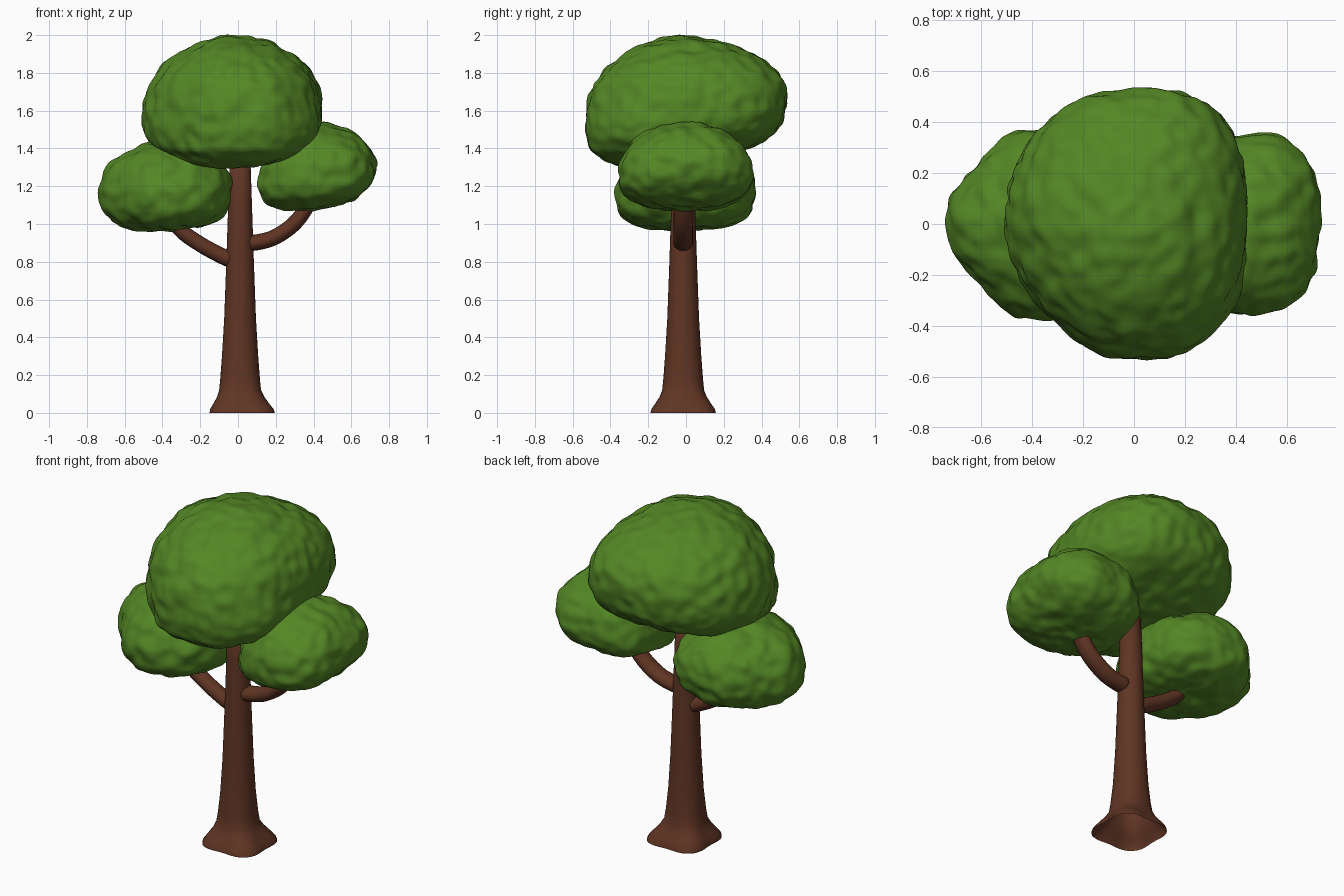
import bpy, bmesh, math
from mathutils import Vector, noise

if "Cube" in bpy.data.objects:
    bpy.data.objects.remove(bpy.data.objects["Cube"])


def material(name, rgb):
    m = bpy.data.materials.new(name)
    m.diffuse_color = (*rgb, 1)
    m.use_nodes = True
    m.node_tree.nodes["Principled BSDF"].inputs["Base Color"].default_value = m.diffuse_color
    return m


BARK = material("brown bark", (0.115, 0.035, 0.017))
LEAF = material("leaf green", (0.088, 0.24, 0.018))


def finish(bm, name, mat):
    bmesh.ops.recalc_face_normals(bm, faces=bm.faces)
    for f in bm.faces:
        f.smooth = True
    me = bpy.data.meshes.new(name)
    bm.to_mesh(me)
    bm.free()
    me.materials.append(mat)
    ob = bpy.data.objects.new(name, me)
    bpy.context.collection.objects.link(ob)
    return ob


def skin(bm, rings):
    """Join successive rings of points with quads."""
    rows = [[bm.verts.new(p) for p in r] for r in rings]
    n = len(rows[0])
    for a, b in zip(rows, rows[1:]):
        for i in range(n):
            j = (i + 1) % n
            bm.faces.new((a[i], a[j], b[j], b[i]))
    return rows


def crown(name, centre, x_neg, x_pos, ry, up, down, tilt, corners):
    """Lumpy leaf mass: uneven squarish ellipsoid, sheared, with small bumps.
    corners: swelling towards (+x+y, -x+y, -x-y, +x-y)."""
    bm = bmesh.new()
    bmesh.ops.create_icosphere(bm, subdivisions=6, radius=1)
    c = Vector(centre)
    for v in bm.verts:
        d = v.co.normalized()
        p = 2.3 - 0.35 * d.z
        angle = math.atan2(d.y, d.x) % math.tau
        swell = corners[int(angle / (math.pi / 2)) % 4] * math.sin(2 * angle) ** 2
        d = d / sum(abs(k) ** p for k in d) ** (1 / p)
        s = 1 + swell * (d.x * d.x + d.y * d.y) ** 0.5
        q = Vector((d.x * (x_pos if d.x > 0 else x_neg) * s, d.y * ry * s,
                    d.z * (up if d.z > 0 else down)))
        fade = 1 - max(d.z, 0)
        q.z += (tilt[0] * q.x + tilt[1] * q.y) * fade
        w = c + q
        bump = 0.015 * noise.noise(w * 14) + 0.014 * noise.noise(w * 5)
        v.co = w + q.normalized() * bump
    return finish(bm, name, LEAF)


def branch(name, pts, radius, depth):
    """Oval bent limb along a smooth path, with a rounded inner end."""
    pts = [Vector((x, -0.015, z)) for x, z in pts]
    path = []
    for i in range(len(pts) - 1):
        a, b = pts[max(i - 1, 0)], pts[i]
        c, d = pts[i + 1], pts[min(i + 2, len(pts) - 1)]
        for k in range(6):
            t = k / 6
            path.append(0.5 * (2 * b + (c - a) * t + (2 * a - 5 * b + 4 * c - d) * t * t
                               + (3 * b - a - 3 * c + d) * t ** 3))
    path.append(pts[-1])
    rings = []
    side = Vector((0, 1, 0))
    for i, p in enumerate(path):
        tan = (path[min(i + 1, len(path) - 1)] - path[max(i - 1, 0)]).normalized()
        nor = tan.cross(side)
        r = radius * min(1, 0.6 + 0.13 * i) * (1 - 0.1 * i / len(path))
        rings.append([p + r * (math.cos(t) * nor + depth * math.sin(t) * side)
                      for t in (k * math.tau / 20 for k in range(20))])
    bm = bmesh.new()
    rows = skin(bm, rings)
    bm.faces.new(rows[0])
    bm.faces.new(rows[-1])
    return finish(bm, name, BARK)


# Trunk: tapering column flaring into four root lobes (height, radius, lobe depth)
PROFILE = [(0, 0.187, 0.018), (0.02, 0.182, 0.017), (0.05, 0.159, 0.013), (0.085, 0.133, 0.008),
           (0.12, 0.115, 0.004), (0.18, 0.107, 0.002), (0.3, 0.096, 0), (0.5, 0.084, 0),
           (0.8, 0.073, 0), (1.1, 0.063, 0), (1.4, 0.053, 0)]


def trunk_point(z, r, lobe, t):
    r -= lobe * math.cos(4 * t)
    return (0.011 + 0.011 * max(0, 1 - z / 0.12) + r * math.cos(t),
            -0.015 + r * math.sin(t), z)


bm = bmesh.new()
rows = skin(bm, [[trunk_point(*ring, k * math.tau / 48) for k in range(48)]
                 for ring in PROFILE])
bm.faces.new(rows[-1])
finish(bm, "trunk", BARK)

# Branches
branch("left_branch", [(-0.03, 0.81), (-0.08, 0.828), (-0.2, 0.893), (-0.31, 0.975),
                       (-0.39, 1.1)], 0.043, 1.1)
branch("right_branch", [(0.05, 0.9), (0.10, 0.903), (0.19, 0.928), (0.29, 0.995),
                        (0.36, 1.085), (0.41, 1.2)], 0.043, 1.25)

# Leaf masses
crown("main_crown", (0, 0, 1.575), 0.502, 0.44, 0.535, 0.42, 0.255, (0.03, 0.13),
      (0.06, -0.03, -0.09, 0.02))
crown("left_crown", (-0.38, 0, 1.165), 0.358, 0.345, 0.37, 0.27, 0.2, (0.03, 0.02),
      (0, -0.12, -0.14, 0))
crown("right_crown", (0.42, 0, 1.26), 0.31, 0.31, 0.355, 0.275, 0.18, (0.14, 0.02),
      (0.06, 0, 0, 0.05))
